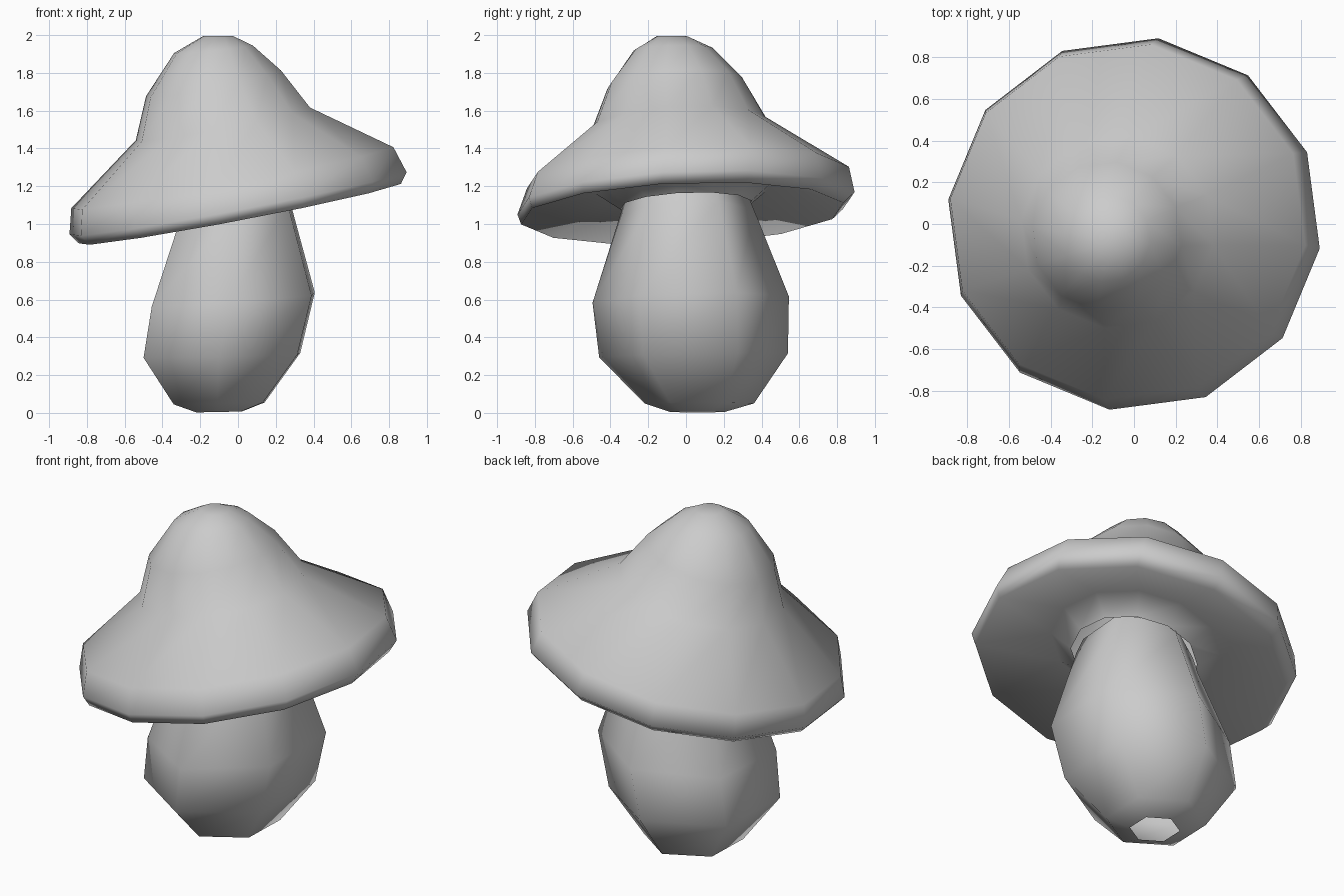
import bpy, bmesh
from math import cos, sin, radians


def loft(name, sides, start, rings, squash=1.0, cap_end=False):
    """Rings are (centre x, centre y, centre z, radius, slope x, slope y)."""
    bm = bmesh.new()
    loops = []
    for cx, cy, cz, r, sx, sy in rings:
        loop = []
        for i in range(sides):
            a = radians(start + 360 * i / sides)
            dx, dy = r * squash * cos(a), r * sin(a)
            loop.append(bm.verts.new((cx + dx, cy + dy, cz + sx * dx + sy * dy)))
        loops.append(loop)
    for lo, hi in zip(loops, loops[1:]):
        for i in range(sides):
            j = (i + 1) % sides
            bm.faces.new((lo[i], lo[j], hi[j], hi[i]))
    if cap_end:
        bm.faces.new(loops[-1])
    mesh = bpy.data.meshes.new(name)
    bm.to_mesh(mesh)
    bm.free()
    obj = bpy.data.objects.new(name, mesh)
    bpy.context.collection.objects.link(obj)
    for p in mesh.polygons:
        p.use_smooth = True
    return obj


# Bulbous six-sided stem, open at the bottom and hidden end
loft("stem", 6, -32, [
    (-0.10, 0.06, 0.005, 0.145, 0.02, 0),
    (-0.10, 0.07, 0.05, 0.29, 0.02, 0),
    (-0.085, 0.04, 0.305, 0.50, 0.02, 0.02),
    (-0.025, 0.025, 0.60, 0.52, 0.07, 0.03),
    (-0.02, 0.005, 1.06, 0.355, 0.19, 0.04),
    (-0.03, 0.00, 1.16, 0.32, 0.19, 0.04),
], squash=0.94)

# Tilted twelve-sided cap: collar, hollow underside, rim, then the crown
loft("cap", 12, -7.5, [
    (0.00, 0.00, 1.10, 0.35, 0.19, 0.042),
    (-0.02, -0.01, 1.19, 0.47, 0.19, 0.042),
    (0.01, -0.02, 1.055, 0.86, 0.19, 0.042),
    (0.00, 0.00, 1.11, 0.90, 0.19, 0.042),
    (-0.03, 0.01, 1.245, 0.86, 0.195, 0.042),
    (-0.08, -0.04, 1.53, 0.465, 0.195, 0.055),
    (-0.13, -0.06, 1.745, 0.36, 0.20, 0.06),
    (-0.13, -0.07, 1.925, 0.21, 0.10, 0.03),
    (-0.105, -0.075, 1.995, 0.08, 0.0, 0.0),
], cap_end=True)
